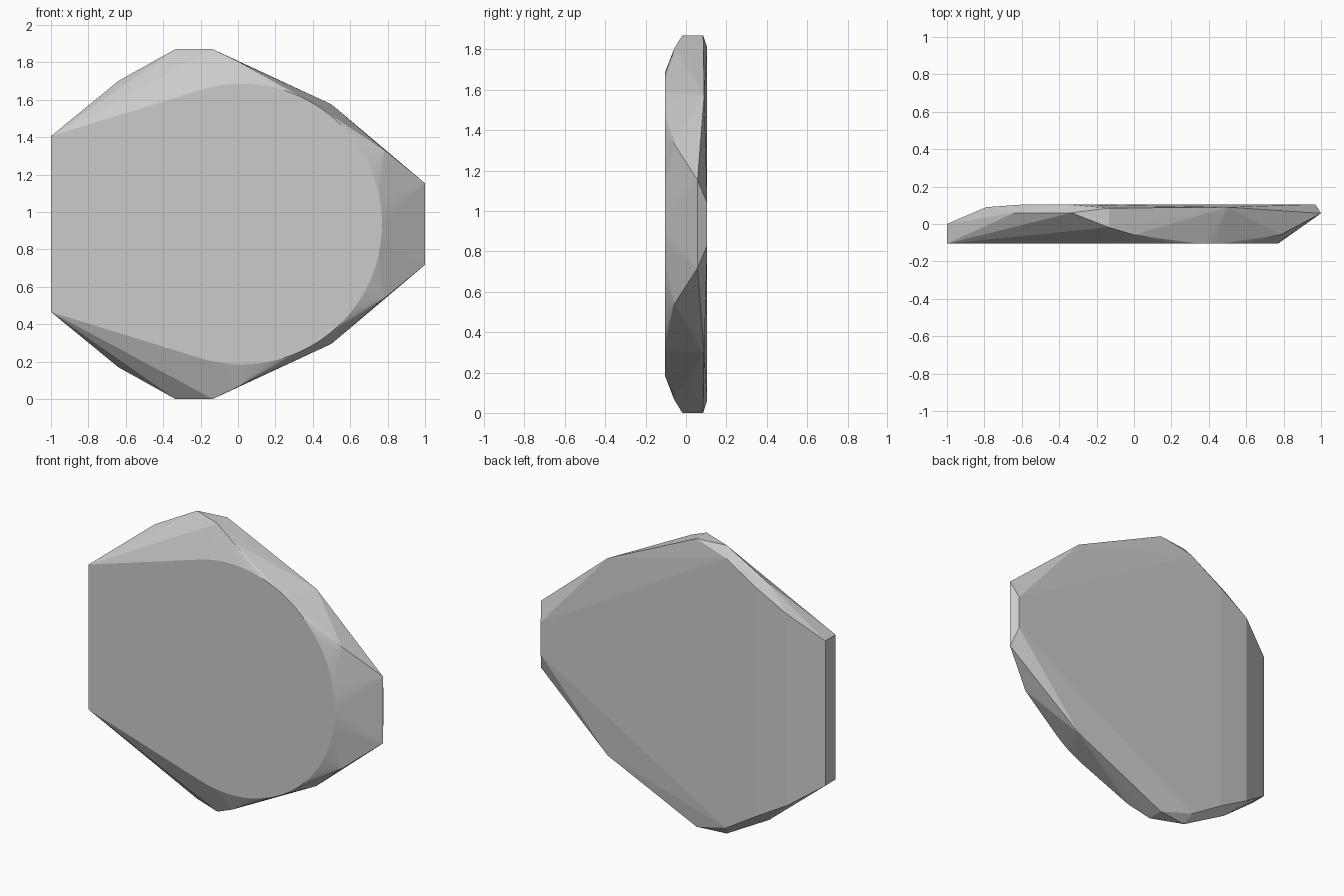
import bpy, bmesh, math

cube = bpy.data.objects.get("Cube")
if cube:
    bpy.data.objects.remove(cube, do_unlink=True)

MID_Z = 0.935  # the slab is mirrored about this height

# Single grey material
grey = bpy.data.materials.new("stone_grey")
grey.use_nodes = True
colour = (0.6, 0.6, 0.6, 1.0)
grey.diffuse_color = colour
bsdf = next(n for n in grey.node_tree.nodes if n.type == 'BSDF_PRINCIPLED')
bsdf.inputs["Base Color"].default_value = colour

# Front face: straight left edge, tangent sides and a round nose
points = [(-1, -0.105, 0.47)]
steps = 40
for i in range(steps + 1):
    a = math.radians(107) * i / steps
    points.append((0.02 + 0.75 * math.cos(a), -0.105, 0.75 * math.sin(a)))

# Outer rim corners
points += [(-1, 0, 0.47), (-0.64, 0.06, 0.765), (-0.335, 0.06, 0.935),
           (-0.135, -0.018, 0.935), (-0.135, 0.085, 0.935), (0, -0.058, 0.87),
           (0.5, 0.09, 0.64), (0.785, -0.057, 0.395), (1, 0.057, 0.218)]

# Back face corners
points += [(-0.79, 0.09, 0.62), (-0.58, 0.105, 0.74),
           (-0.36, 0.105, 0.875), (0.97, 0.105, 0.105)]

# Faceted slab as the hull of the mirrored corners
bm = bmesh.new()
for side in (1, -1):
    for x, y, z in points:
        bm.verts.new((x, y, MID_Z + side * z))
bmesh.ops.remove_doubles(bm, verts=bm.verts[:], dist=0.0005)
bmesh.ops.convex_hull(bm, input=bm.verts[:])
loose = [v for v in bm.verts if not v.link_faces]
bmesh.ops.delete(bm, geom=loose, context='VERTS')
bmesh.ops.dissolve_limit(bm, angle_limit=math.radians(0.5),
                         verts=bm.verts[:], edges=bm.edges[:])
bmesh.ops.recalc_face_normals(bm, faces=bm.faces[:])

mesh = bpy.data.meshes.new("faceted_slab")
bm.to_mesh(mesh)
bm.free()
mesh.materials.append(grey)
slab = bpy.data.objects.new("faceted_slab", mesh)
bpy.context.collection.objects.link(slab)
